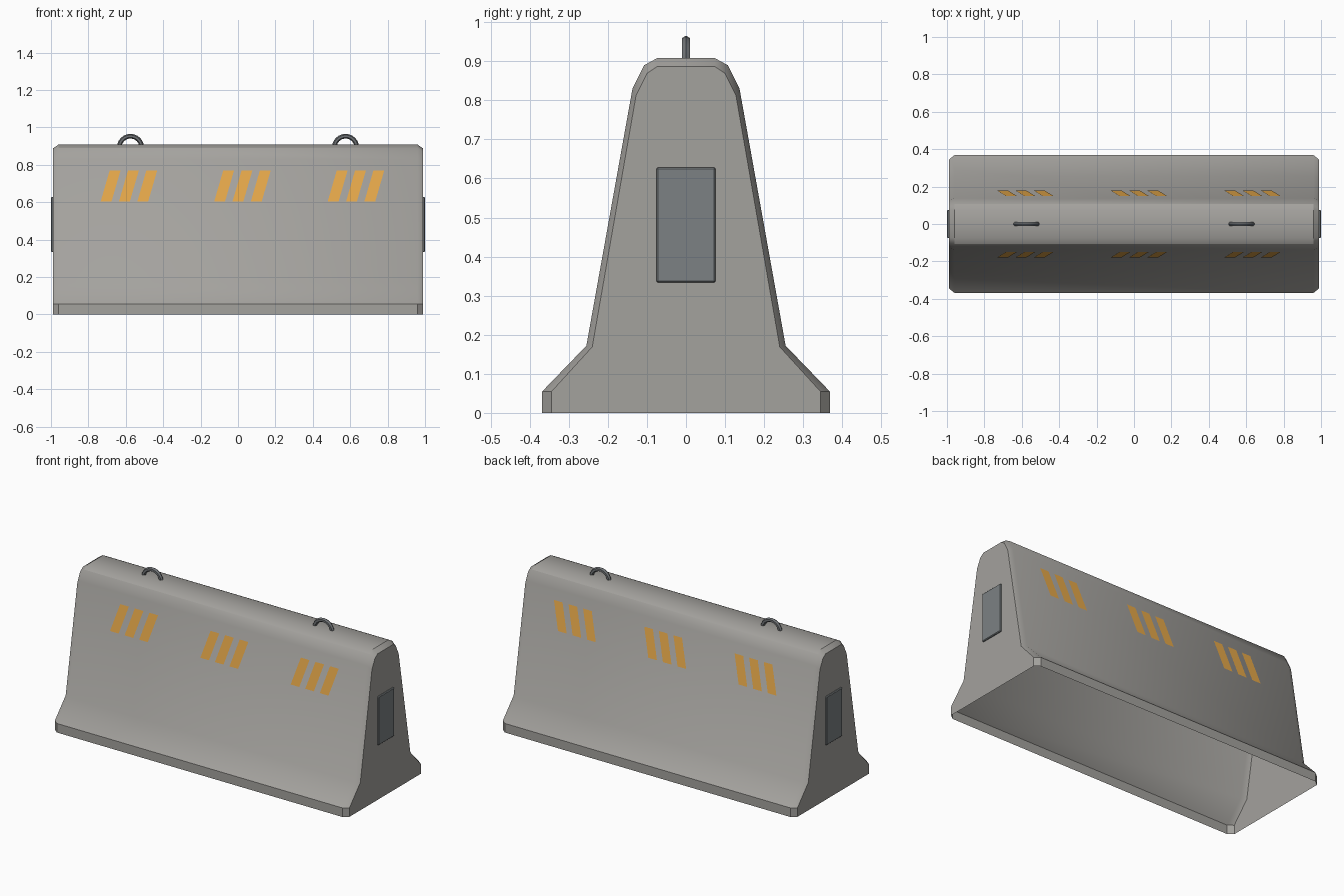
import bpy, bmesh, math
from mathutils import Vector

if "Cube" in bpy.data.objects:
    bpy.data.objects.remove(bpy.data.objects["Cube"])


def material(name, rgb):
    m = bpy.data.materials.new(name)
    m.diffuse_color = (*rgb, 1)
    m.use_nodes = True
    m.node_tree.nodes["Principled BSDF"].inputs["Base Color"].default_value = m.diffuse_color
    return m


def make(name, bm, mat=None, angle=None, recalc=True):
    if recalc:
        bmesh.ops.recalc_face_normals(bm, faces=bm.faces)
    me = bpy.data.meshes.new(name)
    bm.to_mesh(me)
    bm.free()
    ob = bpy.data.objects.new(name, me)
    bpy.context.collection.objects.link(ob)
    if mat:
        me.materials.append(mat)
    if angle:
        bpy.ops.object.select_all(action='DESELECT')
        ob.select_set(True)
        bpy.context.view_layer.objects.active = ob
        bpy.ops.object.shade_smooth_by_angle(angle=math.radians(angle))
    return ob


orange = material("orange_paint", (0.8, 0.4, 0.07))
steel = material("dark_steel", (0.16, 0.17, 0.18))
plate_grey = material("plate_grey", (0.2, 0.22, 0.23))
concrete = material("concrete", (0.37, 0.36, 0.34))

# Concrete body: half profiles (y, z), full size and inset for the chamfered ends
FULL = [(.368, 0), (.368, .055), (.255, .172), (.137, .83), (.107, .89), (.074, .908)]
INSET = [(.344, 0), (.344, .055), (.24, .169), (.128, .812), (.1, .869), (.073, .887)]


def ring(bm, half, x):
    pts = half + [(-y, z) for y, z in reversed(half)]
    return [bm.verts.new((x, y, z)) for y, z in pts]


bm = bmesh.new()
rings = [ring(bm, INSET, -.99), ring(bm, FULL, -.96), ring(bm, FULL, .96), ring(bm, INSET, .99)]
for a, b in zip(rings, rings[1:]):
    for i in range(len(a) - 1):  # the underside stays open
        bm.faces.new((a[i], a[i + 1], b[i + 1], b[i]))
bm.faces.new(rings[0])
bm.faces.new(rings[-1])
make("barrier_body", bm, concrete, 30)

# Connector plates on both ends
for side, sx in (("left", -1), ("right", 1)):
    bm = bmesh.new()
    bmesh.ops.create_cube(bm, size=1)
    for v in bm.verts:
        v.co = Vector((v.co.x * .03 + sx * .984, v.co.y * .152, v.co.z * .295 + .481))
    bmesh.ops.bevel(bm, geom=bm.edges[:], offset=.004, segments=1, affect='EDGES')
    make(f"end_plate_{side}", bm, plate_grey)

# Lifting loops: half rings with a hexagonal section
for side, cx in (("left", -.575), ("right", .575)):
    bm = bmesh.new()
    loops = []
    for i in range(13):
        t = math.pi * i / 12
        loop = []
        for k in range(6):
            p = math.tau * k / 6
            r = .06 + .0125 * math.cos(p)
            loop.append(bm.verts.new((cx + r * math.cos(t), .0125 * math.sin(p), .893 + r * math.sin(t))))
        loops.append(loop)
    for a, b in zip(loops, loops[1:]):
        for k in range(6):
            bm.faces.new((a[k], a[k - 1], b[k - 1], b[k]))
    bm.faces.new(loops[0])
    bm.faces.new(loops[-1])
    make(f"lifting_loop_{side}", bm, steel, 40)

# Slanted warning stripes, three groups of three on each long side
(y0, z0), (y1, z1) = FULL[2], FULL[3]


def wall_y(z):
    return y0 + (y1 - y0) * (z - z0) / (z1 - z0) + .003


for side, sy in (("front", -1), ("back", 1)):
    bm = bmesh.new()
    for centre in (-.583, .024, .631):
        for n in (-1, 0, 1):
            x = centre + n * .098
            corners = [(x - .053, .605), (x + .005, .605), (x + .053, .77), (x - .005, .77)]
            f = bm.faces.new([bm.verts.new((px, sy * wall_y(z), z)) for px, z in corners])
            if sy > 0:
                f.normal_flip()
    make(f"warning_stripes_{side}", bm, orange, recalc=False)
